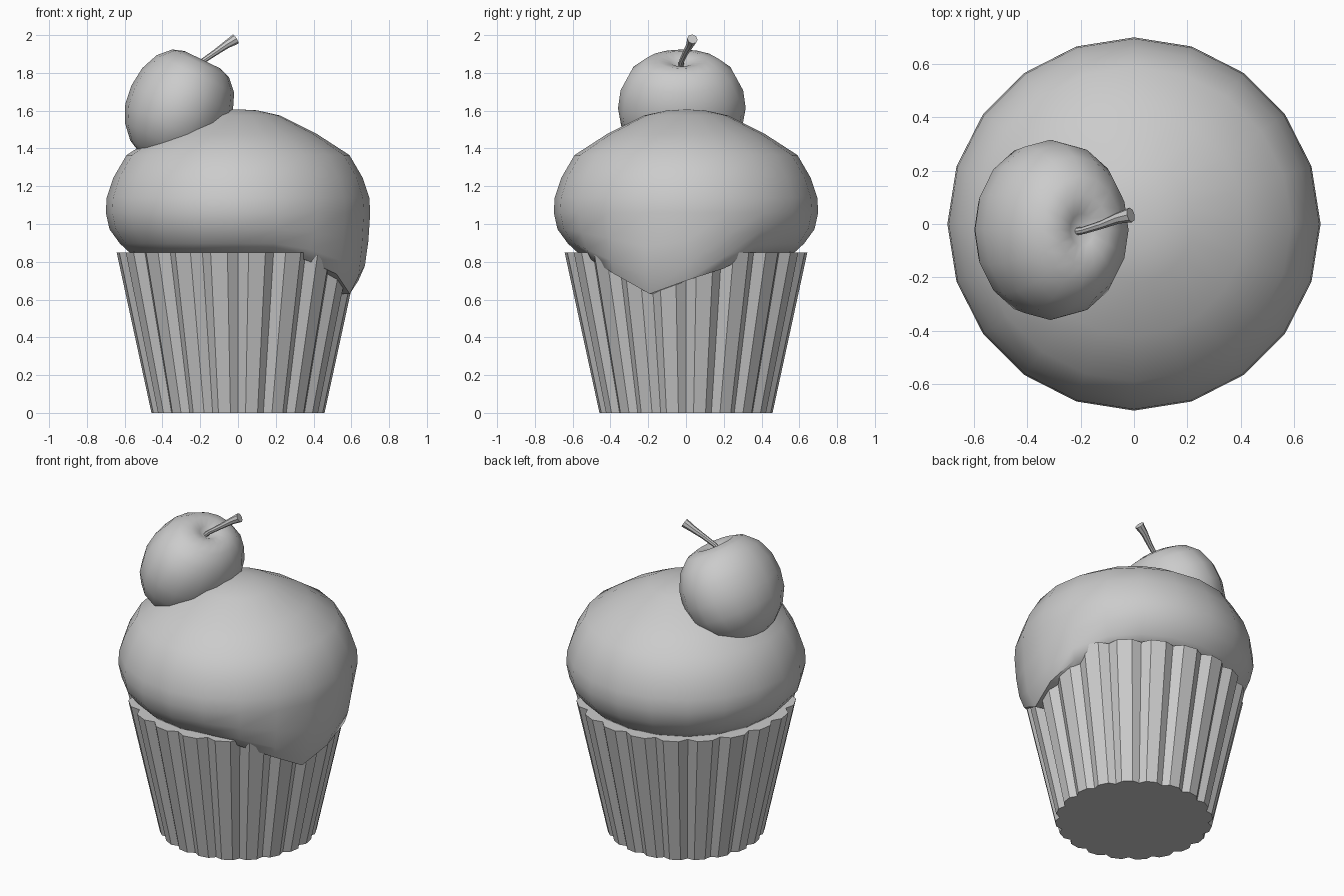
import bpy, bmesh, math
from mathutils import Matrix, Vector

if "Cube" in bpy.data.objects:
    bpy.data.objects.remove(bpy.data.objects["Cube"])


def polar(r, deg, z):
    a = math.radians(deg)
    return (r * math.cos(a), r * math.sin(a), z)


def skin(name, rings, smooth=40, matrix=None, bottom_tip=None, top_tip=None):
    """Join rings of points into one closed surface, capped by faces or tips."""
    bm = bmesh.new()
    loops = [[bm.verts.new(p) for p in ring] for ring in rings]
    n = len(loops[0])
    for lo, hi in zip(loops, loops[1:]):
        for i in range(n):
            j = (i + 1) % n
            bm.faces.new((lo[i], lo[j], hi[j], hi[i]))
    for loop, tip in ((loops[0], bottom_tip), (loops[-1], top_tip)):
        if tip is None:
            bm.faces.new(loop)
        else:
            v = bm.verts.new(tip)
            for i in range(n):
                bm.faces.new((loop[i], loop[(i + 1) % n], v))
    bmesh.ops.recalc_face_normals(bm, faces=bm.faces)
    mesh = bpy.data.meshes.new(name)
    bm.to_mesh(mesh)
    bm.free()
    obj = bpy.data.objects.new(name, mesh)
    bpy.context.collection.objects.link(obj)
    if matrix:
        obj.matrix_world = matrix
    if smooth:
        bpy.ops.object.select_all(action='DESELECT')
        obj.select_set(True)
        bpy.context.view_layer.objects.active = obj
        bpy.ops.object.shade_smooth_by_angle(angle=math.radians(smooth))
    return obj


# Pleated paper cup: 20 flutes, each a shallow trapezoid
def cup_ring(outer, z):
    ring = []
    for k in range(20):
        ring += [polar(outer * 0.945, 18 * k, z),
                 polar(outer, 18 * k + 5, z),
                 polar(outer, 18 * k + 13, z)]
    return ring


skin("paper_cup", [cup_ring(0.46, 0), cup_ring(0.645, 0.85)], smooth=0)

# Frosting: 20-sided dome whose lower lip runs down into a drip on the right
SIDES = 20
drip = {17: 0.81, 18: 0.735, 19: 0.63, 0: 0.70, 1: 0.765, 2: 0.84}


def lip_ring(f, r_plain, r_drip):
    ring = []
    for k in range(SIDES):
        low = drip.get(k, 0.85)
        w = min(1, (0.85 - low) / 0.08)
        z = 1.06 + (low - 1.06) * f
        rd = r_drip if r_drip else 0.46 + 0.185 * z / 0.85 + 0.025
        ring.append(polar(r_plain + (rd - r_plain) * w, 18 * k, z))
    return ring


rings = [lip_ring(1.0, 0.50, 0.50), lip_ring(1.0, 0.575, None),
         lip_ring(0.78, 0.625, 0.672), lip_ring(0.42, 0.68, 0.69)]
for r, z in [(0.70, 1.06), (0.695, 1.14), (0.66, 1.245), (0.59, 1.365),
             (0.42, 1.475), (0.22, 1.575), (0.10, 1.602)]:
    rings.append([polar(r, 18 * k, z) for k in range(SIDES)])
skin("frosting", rings, 60, top_tip=(0, 0, 1.607))

# Cherry: wider across y, dimpled at the top and leaning to the right
profile = [(0.30, -0.96), (0.56, -0.84), (0.80, -0.60), (0.95, -0.30),
           (1.0, 0.05), (0.96, 0.40), (0.82, 0.72), (0.60, 0.93),
           (0.38, 1.0), (0.18, 0.95)]
lean = (Matrix.Translation((-0.32, -0.022, 1.60))
        @ Matrix.Rotation(math.radians(26), 4, 'Y')
        @ Matrix.Diagonal((0.278, 0.338, 0.30, 1)))
skin("cherry", [[polar(r, 22.5 * k, z) for k in range(16)] for r, z in profile],
     70, lean, bottom_tip=(0, 0, -1), top_tip=(0, 0, 0.84))

# Stem: short bent tube flaring toward its cut end
path = [(-0.235, -0.03, 1.815), (-0.19, -0.024, 1.86), (-0.12, -0.002, 1.908),
        (-0.06, 0.022, 1.95), (-0.012, 0.034, 1.979)]
radii = [0.014, 0.014, 0.016, 0.021, 0.028]
pts = [Vector(p) for p in path]
rings = []
for i, p in enumerate(pts):
    d = (pts[min(i + 1, 4)] - pts[max(i - 1, 0)]).normalized()
    u = d.cross(Vector((0, 1, 0))).normalized()
    v = d.cross(u)
    rings.append([p + radii[i] * (math.cos(k * math.pi / 4) * u + math.sin(k * math.pi / 4) * v)
                  for k in range(8)])
skin("stem", rings, 40)
